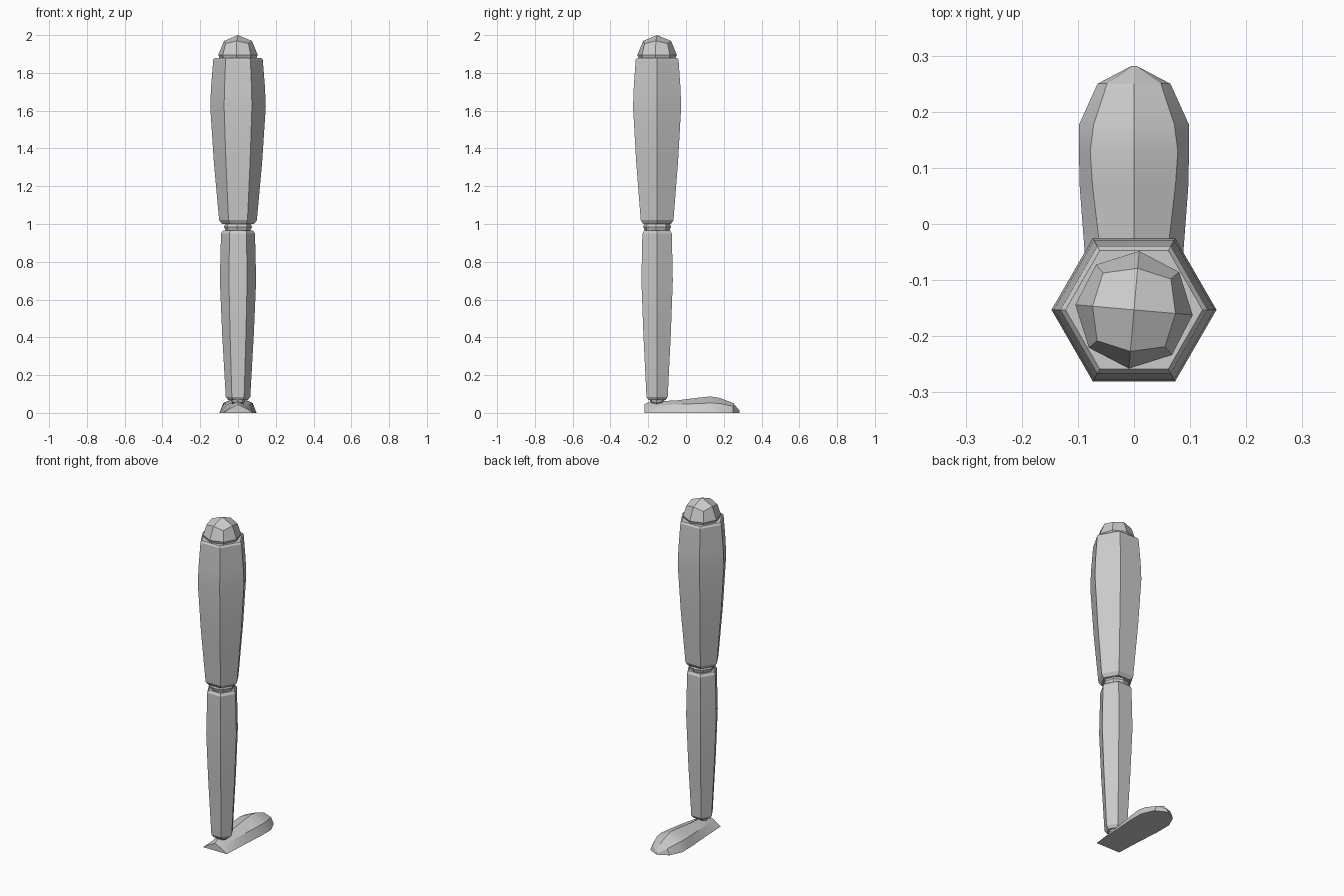
import bpy, bmesh, math
from mathutils import Matrix

if "Cube" in bpy.data.objects:
    bpy.data.objects.remove(bpy.data.objects["Cube"])

LEG_Y = -0.153

grey = bpy.data.materials.new("mid grey")
grey.use_nodes = True
colour = (0.6, 0.6, 0.6, 1)
grey.diffuse_color = colour
grey.node_tree.nodes["Principled BSDF"].inputs["Base Color"].default_value = colour


def finish(name, bm):
    bmesh.ops.recalc_face_normals(bm, faces=bm.faces)
    mesh = bpy.data.meshes.new(name)
    bm.to_mesh(mesh)
    bm.free()
    mesh.materials.append(grey)
    obj = bpy.data.objects.new(name, mesh)
    bpy.context.collection.objects.link(obj)
    bpy.ops.object.select_all(action="DESELECT")
    obj.select_set(True)
    bpy.context.view_layer.objects.active = obj
    bpy.ops.object.shade_smooth_by_angle(angle=math.radians(25))
    return obj


def loft(name, rings):
    """Skin equal-length rings of points and cap both ends."""
    bm = bmesh.new()
    loops = [[bm.verts.new(p) for p in ring] for ring in rings]
    n = len(loops[0])
    for a, b in zip(loops, loops[1:]):
        for i in range(n):
            j = (i + 1) % n
            bm.faces.new((a[i], a[j], b[j], b[i]))
    bm.faces.new(loops[0])
    bm.faces.new(loops[-1])
    return finish(name, bm)


def hex_limb(name, profile):
    """Six-sided limb from (radius, height) pairs."""
    rings = []
    for r, z in profile:
        angles = [i * math.pi / 3 for i in range(6)]
        rings.append([(r * math.cos(a), LEG_Y + r * math.sin(a), z) for a in angles])
    return loft(name, rings)


def joint_ball(name, radius, z):
    """Ball made from a once-divided cube."""
    bm = bmesh.new()
    bmesh.ops.create_cube(bm, size=2)
    bmesh.ops.subdivide_edges(bm, edges=bm.edges[:], cuts=1, use_grid_fill=True)
    for v in bm.verts:
        v.co = v.co.normalized() * radius
    turn = Matrix.Rotation(math.radians(-5), 4, "Z")
    bm.transform(Matrix.Translation((0, LEG_Y, z)) @ turn)
    return finish(name, bm)


# Limbs
hex_limb("thigh", [(0.085, 1.0), (0.1, 1.02), (0.128, 1.33), (0.147, 1.62),
                   (0.143, 1.72), (0.131, 1.87), (0.122, 1.88)])
hex_limb("shin", [(0.052, 0.068), (0.065, 0.085), (0.084, 0.42), (0.096, 0.7),
                  (0.09, 0.95), (0.08, 0.965)])

# Joints
joint_ball("hip_ball", 0.105, 1.895)
joint_ball("knee_ball", 0.074, 0.985)
joint_ball("ankle_ball", 0.045, 0.083)

# Foot sections: y, sole half width, shoulder half width, shoulder z, ridge z
sections = [(-0.22, 0.08, 0.04, 0.025, 0.045),
            (-0.19, 0.081, 0.042, 0.035, 0.06),
            (-0.05, 0.088, 0.06, 0.045, 0.066),
            (0.07, 0.097, 0.074, 0.05, 0.081),
            (0.13, 0.098, 0.078, 0.052, 0.087),
            (0.177, 0.098, 0.072, 0.05, 0.08),
            (0.25, 0.065, 0.048, 0.035, 0.052),
            (0.282, 0.004, 0.003, 0.008, 0.014)]
loft("foot", [[(-w, y, 0), (w, y, 0), (s, y, sz), (0, y, top), (-s, y, sz)]
              for y, w, s, sz, top in sections])
